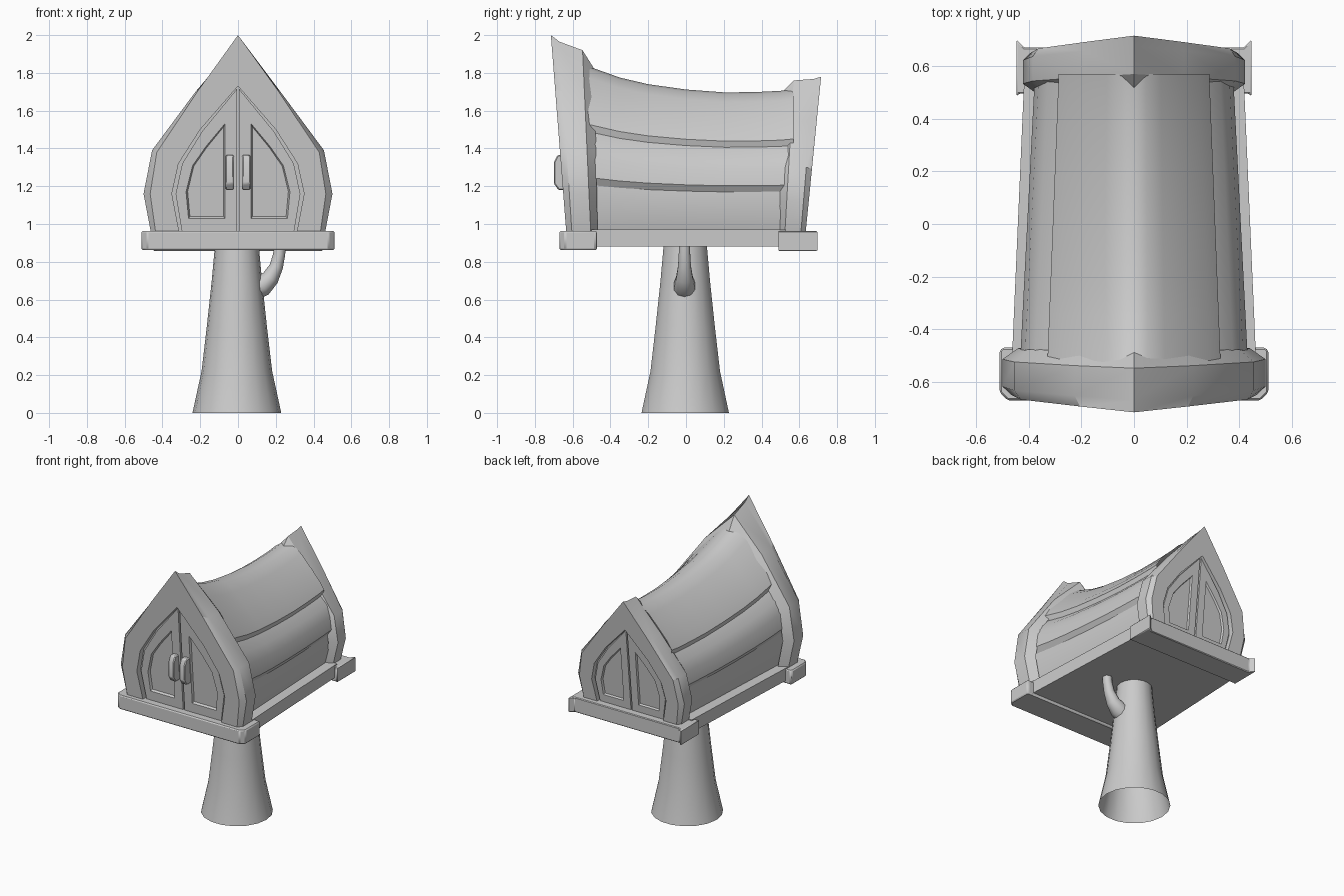
import bpy, bmesh, math
from mathutils import Vector

if "Cube" in bpy.data.objects:
    bpy.data.objects.remove(bpy.data.objects["Cube"])

Z0 = 0.97  # height of the tray top


def finish(ob, angle=35):
    bpy.ops.object.select_all(action='DESELECT')
    bpy.context.view_layer.objects.active = ob
    ob.select_set(True)
    bpy.ops.object.shade_smooth_by_angle(angle=math.radians(angle))
    return ob


def loft(name, rings, closed=True, cap_start=False, cap_end=False, angle=35):
    """Skin equal-length rings of 3D points."""
    bm = bmesh.new()
    vs = [[bm.verts.new(p) for p in r] for r in rings]
    n = len(rings[0])
    for a, b in zip(vs, vs[1:]):
        for i in range(n if closed else n - 1):
            j = (i + 1) % n
            bm.faces.new((a[i], a[j], b[j], b[i]))
    if cap_start:
        bm.faces.new(vs[0])
    if cap_end:
        bm.faces.new(vs[-1])
    bmesh.ops.recalc_face_normals(bm, faces=bm.faces)
    me = bpy.data.meshes.new(name)
    bm.to_mesh(me)
    bm.free()
    ob = bpy.data.objects.new(name, me)
    bpy.context.collection.objects.link(ob)
    return finish(ob, angle)


def prism(name, outline, z0, z1, bevel=0.0):
    ob = loft(name, [[(x, y, z) for x, y in outline] for z in (z0, z1)],
              cap_start=True, cap_end=True)
    if bevel:
        m = ob.modifiers.new("bevel", 'BEVEL')
        m.width, m.segments = bevel, 1
    return ob


def arch(half):
    """Mirror a half profile (bottom to peak) into a full arch."""
    return [(-x, z) for x, z in half] + [(x, z) for x, z in half[-2::-1]]


def gable(name, s, sx, sz, depth, peaks):
    """Pointed end frame with two door leaves; s = -1 front, +1 back."""
    def T(x, z, y, lean):
        y = 0.635 - (0.635 - y) * depth
        return (x * sx, s * (y + lean * (z - Z0)), Z0 + (z - Z0) * sz)

    opening = [(.31, .95), (.35, 1.16), (.315, 1.32), (.2, 1.5), (0, 1.73)]
    face = [(.435, .95), (.465, 1.16), (.43, 1.38), (.205, 1.715), (0, 2.0)]
    bulge = [(.46, .95), (.5, 1.16), (.455, 1.39), (.225, 1.70)]
    neck = [(.40, .95), (.44, 1.16), (.40, 1.38), (.2, 1.66)]
    spec = [(opening, .59, .078), (opening, .635, .078), (face, .635, .078),
            (bulge + [(0, peaks[0])], .605, .065),
            (bulge + [(0, peaks[1])], .505, .045),
            (neck + [(0, peaks[2])], .468, .02)]
    loft(name + "_frame", [[T(x, z, y, l) for x, z in arch(p)] for p, y, l in spec],
         closed=False, angle=30)

    # door leaves with sunken panels
    leaf = [(.006, .95), (.006, 1.715), (.19, 1.49), (.295, 1.32), (.33, 1.16), (.295, .95)]
    panel = [(.07, 1.03), (.07, 1.53), (.17, 1.41), (.24, 1.31), (.275, 1.17), (.262, 1.03)]
    cx, cz = .155, 1.22
    inner = [(cx + (x - cx) * .93, cz + (z - cz) * .95) for x, z in panel]
    for side, label in ((-1, "left"), (1, "right")):
        loft(f"{name}_door_{label}",
             [[T(side * x, z, y, .078) for x, z in p]
              for p, y in ((leaf, .585), (leaf, .615), (panel, .615), (inner, .60))],
             cap_end=True, angle=20)
    # backing behind the doors
    loft(name + "_backing", [[T(x, z, .592, .078) for x, z in arch(opening)]], cap_end=True)


gable("front", -1, 1.0, 1.0, 1.0, (1.965, 1.92, 1.82))
gable("back", 1, .845, .786, .85, (1.985, 1.975, 1.90))

# sagging roof in three stepped shingle courses
course = [(.90, -.02), (.97, .13), (.95, .275), (1.0, .32), (.96, .44), (.87, .53),
          (.74, .60), (.76, .645), (.66, .72), (.48, .82), (.27, .93), (.12, .985), (0, 1)]
ridge = [(-.56, 1.85), (-.49, 1.825), (-.35, 1.775), (-.2, 1.74), (0, 1.712),
         (.2, 1.697), (.36, 1.698), (.5, 1.705), (.57, 1.715)]
rings = []
for y, top in ridge:
    w = .43 - .05 * (y + .47) / .97
    rings.append([(x * w, y, Z0 + h * (top - Z0)) for x, h in arch(course)])
loft("shingle_roof", rings, closed=False, angle=30)

# floor tray with a chunky cap at each end
prism("floor_tray", [(-.463, -.5), (.463, -.5), (.418, .53), (-.418, .53)], .88, .97)


def cap(name, w, y0, y1, z0):
    c = .03
    prism(name, [(-w + c, y0), (w - c, y0), (w, y0 + c), (w, y1 - c / 3), (w - c / 3, y1),
                 (-w + c / 3, y1), (-w, y1 - c / 3), (-w, y0 + c)], z0, .963, .012)


cap("front_sill", .51, -.67, -.47, .862)
cap("back_sill", .447, .67, .495, .856)

# pull handles on the front doors
for side, label in ((-1, "left"), (1, "right")):
    y0, y1 = -.63, -.70
    prof = [(y0, 1.18), (-.675, 1.18), (y1, 1.215), (y1, 1.325), (-.68, 1.365), (y0, 1.365)]
    h = loft("handle_" + label, [[(side * x, y, z) for y, z in prof] for x in (.022, .066)],
             cap_start=True, cap_end=True)
    m = h.modifiers.new("bevel", 'BEVEL')
    m.width, m.segments = .006, 1

# hollow flared post
post = [(0, .235), (.22, .187), (.45, .16), (.70, .133), (.90, .115)]
loft("post", [[(-.006 + r * math.cos(k * math.pi / 9), -.004 + r * math.sin(k * math.pi / 9), z)
               for k in range(18)] for z, r in post], angle=40)

# curved branch bracing the tray
path = [(.08, .655, .06), (.13, .675, .058), (.172, .715, .046),
        (.203, .775, .036), (.218, .84, .032), (.222, .90, .031)]
rings = []
for i, (x, z, r) in enumerate(path):
    a, b = path[max(i - 1, 0)], path[min(i + 1, len(path) - 1)]
    t = Vector((b[0] - a[0], 0, b[1] - a[1])).normalized()
    n = Vector((-t.z, 0, t.x))
    c = Vector((x, -.008, z))
    rings.append([c + n * (r * math.cos(k * math.pi / 5)) + Vector((0, r * math.sin(k * math.pi / 5), 0))
                  for k in range(10)])
loft("branch_brace", rings, cap_end=True, angle=50)
